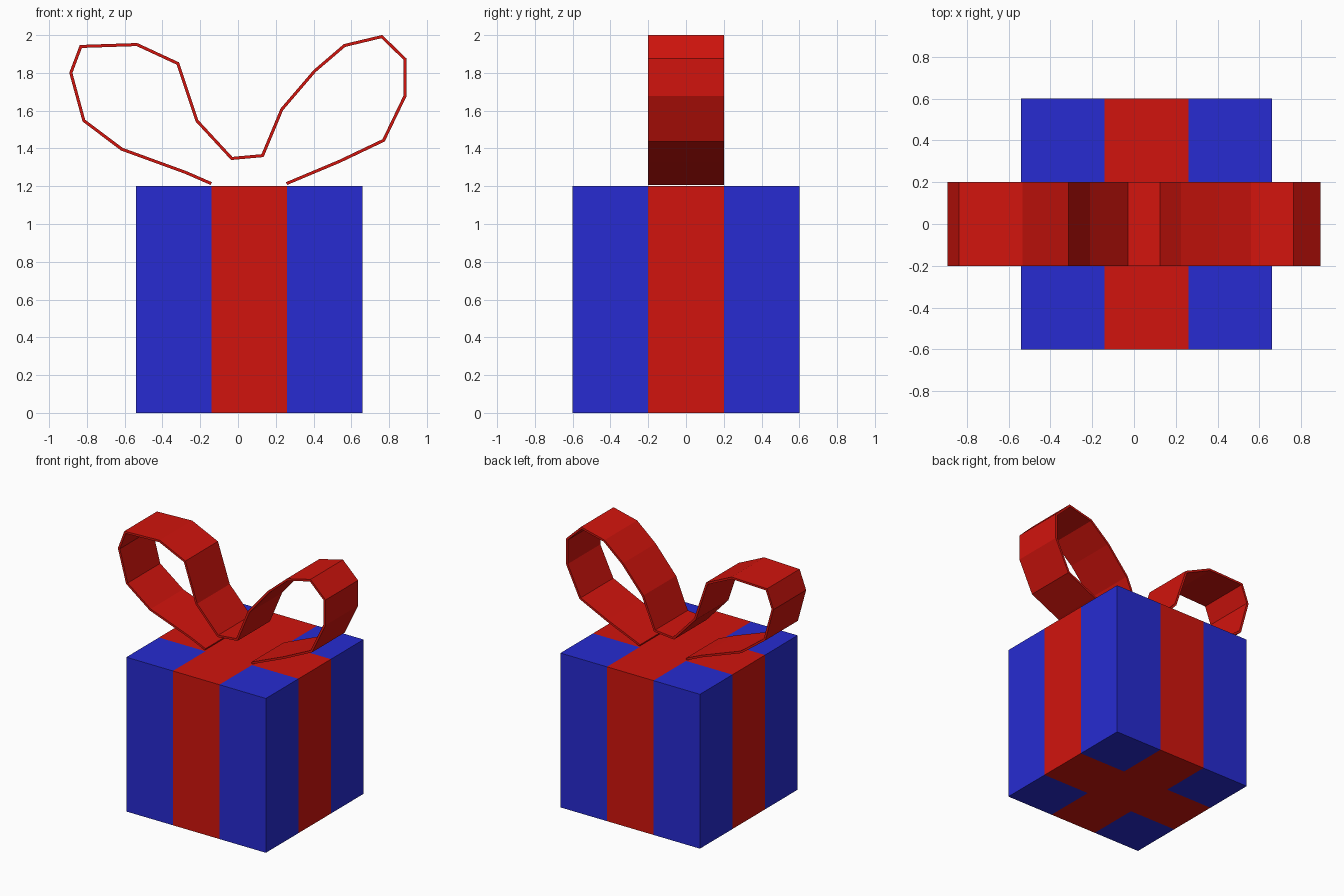
import bpy, bmesh
from mathutils import Vector

if "Cube" in bpy.data.objects:
    bpy.data.objects.remove(bpy.data.objects["Cube"])

CX, HALF, BAND, WIDTH, THICK = 0.06, 0.6, 0.2, 0.2, 0.016


def material(name, rgb):
    m = bpy.data.materials.new(name)
    m.diffuse_color = (*rgb, 1)
    m.use_nodes = True
    m.node_tree.nodes["Principled BSDF"].inputs["Base Color"].default_value = m.diffuse_color
    return m


blue = material("blue_paper", (0.02, 0.024, 0.64))
red = material("red_ribbon", (0.64, 0.007, 0.004))


def finish(name, bm, mats):
    me = bpy.data.meshes.new(name)
    bm.to_mesh(me)
    bm.free()
    for m in mats:
        me.materials.append(m)
    ob = bpy.data.objects.new(name, me)
    bpy.context.collection.objects.link(ob)
    return ob


# Wrapped box: a cube cut along the ribbon edges, bands coloured red
bm = bmesh.new()
bmesh.ops.create_cube(bm, size=2 * HALF)
for axis in (Vector((1, 0, 0)), Vector((0, 1, 0))):
    for s in (-BAND, BAND):
        bmesh.ops.bisect_plane(bm, geom=bm.verts[:] + bm.edges[:] + bm.faces[:],
                               plane_co=axis * s, plane_no=axis)
for f in bm.faces:
    c = f.calc_center_median()
    f.material_index = int(min(abs(c.x), abs(c.y)) < BAND)
bmesh.ops.translate(bm, verts=bm.verts, vec=(CX, 0, HALF))
finish("gift_box", bm, [blue, red])

# Bow: one continuous ribbon path (x, z) with two loops
path = [(-0.142, 1.214), (-0.277, 1.273), (-0.615, 1.396), (-0.816, 1.547),
        (-0.885, 1.80), (-0.832, 1.94), (-0.535, 1.95), (-0.319, 1.85),
        (-0.218, 1.547), (-0.033, 1.347), (0.13, 1.362), (0.232, 1.607),
        (0.406, 1.81), (0.564, 1.945), (0.761, 1.992), (0.885, 1.872),
        (0.885, 1.68), (0.771, 1.443), (0.538, 1.332), (0.257, 1.214)]
bm = bmesh.new()
rows = [[bm.verts.new((x, y, z)) for y in (-WIDTH, WIDTH)] for x, z in path]
for a, b in zip(rows, rows[1:]):
    bm.faces.new((a[0], b[0], b[1], a[1]))
bow = finish("ribbon_bow", bm, [red])
mod = bow.modifiers.new("thickness", 'SOLIDIFY')
mod.thickness = THICK
mod.offset = 0
mod.use_even_offset = True
